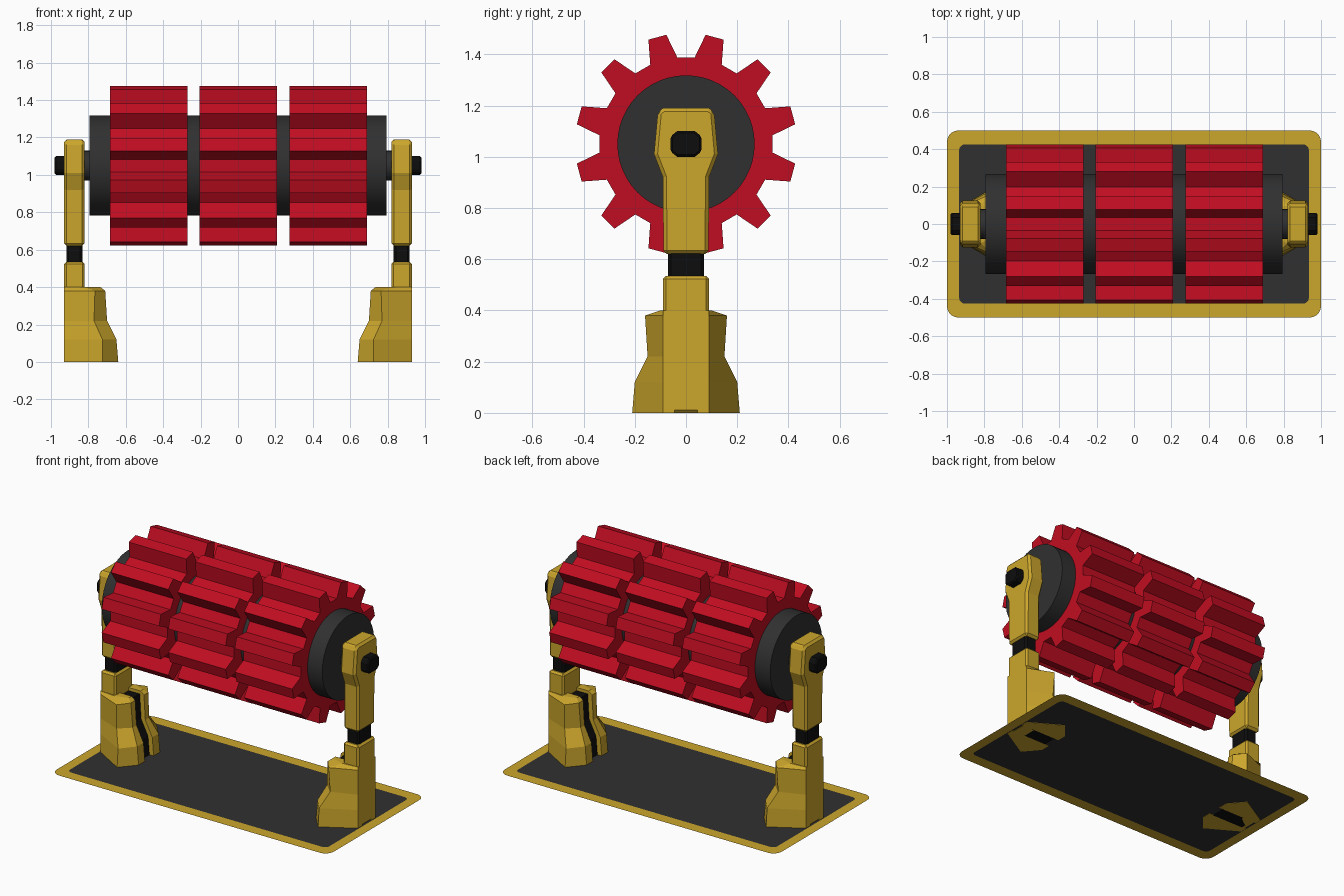
import bpy, bmesh
from math import cos, sin, radians, pi

if "Cube" in bpy.data.objects:
    bpy.data.objects.remove(bpy.data.objects["Cube"])

AXLE_Z = 1.05


def material(name, rgb):
    m = bpy.data.materials.new(name)
    m.diffuse_color = (*rgb, 1)
    m.use_nodes = True
    m.node_tree.nodes["Principled BSDF"].inputs["Base Color"].default_value = m.diffuse_color
    return m


GOLD = material("gold", (0.60, 0.38, 0.025))
RED = material("red", (0.53, 0.004, 0.015))
DARK = material("dark_grey", (0.03, 0.03, 0.03))
BLACK = material("black", (0.004, 0.004, 0.004))


def loft(name, rings, mat, bevel=0, caps=True, closed=False):
    """Skin equal-length point rings, optionally capping both ends."""
    bm = bmesh.new()
    rows = [[bm.verts.new(p) for p in ring] for ring in rings]
    n = len(rows[0])
    for a, b in zip(rows, rows[1:]):
        for i in range(n):
            j = (i + 1) % n
            bm.faces.new((a[i], a[j], b[j], b[i]))
    if caps:
        bm.faces.new(rows[0][::-1])
        if len(rows) > 1:
            bm.faces.new(rows[-1])
    bmesh.ops.recalc_face_normals(bm, faces=bm.faces)
    me = bpy.data.meshes.new(name)
    bm.to_mesh(me)
    bm.free()
    me.materials.append(mat)
    ob = bpy.data.objects.new(name, me)
    bpy.context.collection.objects.link(ob)
    if bevel:
        mod = ob.modifiers.new("chamfer", "BEVEL")
        mod.width, mod.segments = bevel, 1
        mod.limit_method, mod.angle_limit = "ANGLE", radians(40)
    return ob


def along_x(name, profile, x0, x1, mat, bevel=0):
    """Extrude a (y, z) profile between two x positions."""
    return loft(name, [[(x, y, z) for y, z in profile] for x in (x0, x1)], mat, bevel)


def circle(r, n):
    return [(r * cos(2 * pi * i / n), AXLE_Z + r * sin(2 * pi * i / n)) for i in range(n)]


def smooth(ob):
    bpy.ops.object.select_all(action="DESELECT")
    ob.select_set(True)
    bpy.context.view_layer.objects.active = ob
    bpy.ops.object.shade_smooth_by_angle(angle=radians(30))


def round_rect(hx, hy, r, z, n=5):
    pts = []
    for k, (sx, sy) in enumerate(((1, 1), (-1, 1), (-1, -1), (1, -1))):
        for i in range(n + 1):
            a = radians(90 * k + 90 * i / n)
            pts.append((sx * (hx - r) + r * cos(a), sy * (hy - r) + r * sin(a), z))
    return pts


# Base plate: flat dark mat with a gold border
inner = round_rect(0.935, 0.425, 0.03, 0.002)
loft("base_border", [round_rect(1.0, 0.5, 0.06, 0.002), inner], GOLD, caps=False)
mat_obj = loft("base_mat", [inner], DARK)
for part in (mat_obj, bpy.data.objects["base_border"]):
    if part.data.polygons[0].normal.z < 0:
        part.data.flip_normals()

# Drum, end hubs
smooth(along_x("drum", circle(0.268, 48), -0.795, 0.795, DARK))

# Three toothed rollers
tooth = []
for k in range(12):
    c = 15 + 30 * k
    for r, da in ((0.339, -9.3), (0.433, -4.8), (0.433, 4.8), (0.339, 9.3)):
        a = radians(c + da)
        tooth.append((r * cos(a), AXLE_Z + r * sin(a)))
for label, cx in (("left", -0.478), ("middle", 0.002), ("right", 0.482)):
    along_x(label + "_toothed_roller", tooth, cx - 0.207, cx + 0.207, RED)

# Profiles for the supports
half_arm = [(0.088, 0.62), (0.09, 0.92), (0.125, 1.01), (0.11, 1.175), (0.09, 1.19)]
arm = half_arm + [(-y, z) for y, z in reversed(half_arm)]
bolt = [(0.035, 1.0), (0.06, 1.02), (0.06, 1.08), (0.035, 1.1),
        (-0.035, 1.1), (-0.06, 1.08), (-0.06, 1.02), (-0.035, 1.0)]


def box_profile(hy, z0, z1):
    return [(-hy, z0), (hy, z0), (hy, z1), (-hy, z1)]


# Foot levels: z, corner x, corner y, inner x, inner y
levels = [(0, 0.725, 0.21, 0.64, 0.11), (0.12, 0.725, 0.20, 0.65, 0.11),
          (0.22, 0.77, 0.15, 0.70, 0.085), (0.38, 0.765, 0.16, 0.71, 0.09),
          (0.40, 0.82, 0.10, 0.735, 0.075)]
insert = [(0.67, 0), (0.68, 0.12), (0.73, 0.22), (0.74, 0.38), (0.9, 0.38), (0.9, 0)]

for side, s in (("left", -1), ("right", 1)):
    smooth(along_x(side + "_hub", circle(0.08, 24), s * 0.79, s * 0.83, DARK))
    along_x(side + "_axle_bolt", bolt, s * 0.90, s * 0.98, BLACK, 0.008)
    along_x(side + "_upper_arm", arm, s * 0.82, s * 0.93, GOLD, 0.014)
    along_x(side + "_arm_joint", box_profile(0.07, 0.50, 0.64), s * 0.832, s * 0.918, BLACK, 0.012)
    along_x(side + "_lower_post", box_profile(0.09, 0, 0.535), s * 0.82, s * 0.93, GOLD, 0.012)
    # Split foot with a black insert in the slot
    for half, t in (("front", -1), ("back", 1)):
        rings = [[(s * x, t * y, z) for x, y in
                  ((0.93, 0.045), (0.93, 0.09), (cx, cy), (ix, iy), (ix, 0.045))]
                 for z, cx, cy, ix, iy in levels]
        loft(f"{side}_foot_{half}", rings, GOLD)
    loft(side + "_foot_insert",
         [[(s * x, y, z) for x, z in insert] for y in (-0.05, 0.05)], BLACK)
